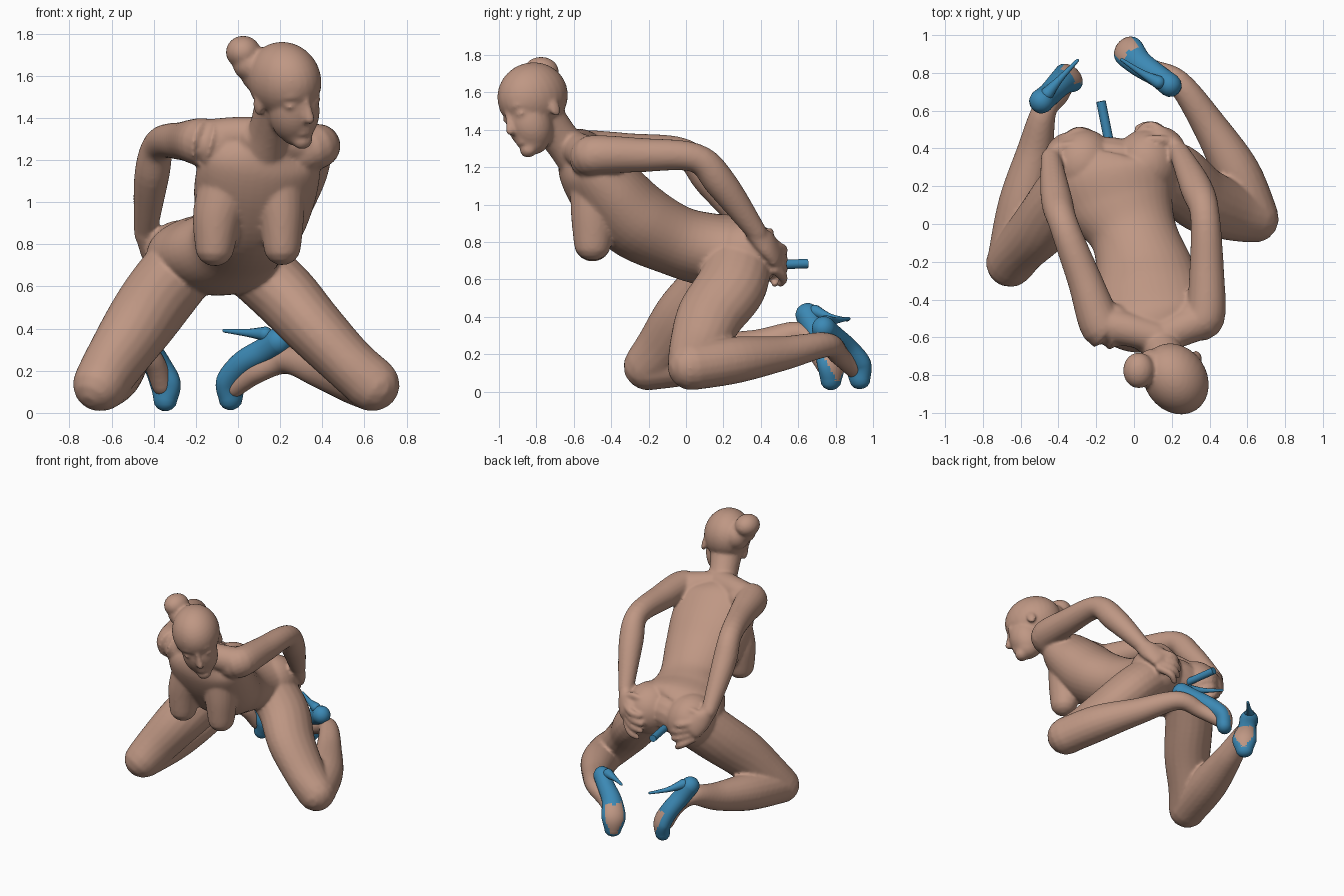
import bpy, bmesh, math
from mathutils import Vector, Matrix

if "Cube" in bpy.data.objects:
    bpy.data.objects.remove(bpy.data.objects["Cube"])


def material(name, rgb):
    m = bpy.data.materials.new(name)
    m.diffuse_color = (*rgb, 1)
    m.use_nodes = True
    m.node_tree.nodes["Principled BSDF"].inputs["Base Color"].default_value = m.diffuse_color
    return m


SKIN = material("skin", (0.52, 0.31, 0.23))
BLUE = material("blue", (0.045, 0.25, 0.46))


def spline(pts, steps):
    """Catmull-Rom resampling of points (x, y, z, width, thickness)."""
    p = [Vector(q if len(q) == 5 else (*q, q[3])) for q in pts]
    out = []
    for i in range(len(p) - 1):
        a, b, c, d = p[max(i - 1, 0)], p[i], p[i + 1], p[min(i + 2, len(p) - 1)]
        for s in range(steps):
            t = s / steps
            out.append(0.5 * (2 * b + (c - a) * t + (2 * a - 5 * b + 4 * c - d) * t * t
                              + (3 * b - a - 3 * c + d) * t ** 3))
    return out + [p[-1]]


def tube(bm, pts, side=(0, 1, 0), steps=6, n=20):
    """Closed loft of ellipses with rounded ends."""
    path = spline(pts, steps)
    pos = [Vector(q[:3]) for q in path]
    secs = []
    last = len(path) - 1
    for i, q in enumerate(path):
        t = (pos[min(i + 1, last)] - pos[max(i - 1, 0)]).normalized()
        cap = min(q[3], q[4])
        angles = [math.radians(a) for a in (75, 50, 25)]
        if i == 0:
            secs += [(pos[i] - t * cap * math.sin(a), t, q[3] * math.cos(a), q[4] * math.cos(a)) for a in angles]
        secs.append((pos[i], t, q[3], q[4]))
        if i == last:
            secs += [(pos[i] + t * cap * math.sin(a), t, q[3] * math.cos(a), q[4] * math.cos(a))
                     for a in reversed(angles)]
    rings = []
    for c, t, w, h in secs:
        s = Vector(side)
        s = (s - t * s.dot(t)).normalized()
        u = t.cross(s)
        rings.append([bm.verts.new(c + s * w * math.cos(k * math.tau / n) + u * h * math.sin(k * math.tau / n))
                      for k in range(n)])
    for r0, r1 in zip(rings, rings[1:]):
        for k in range(n):
            bm.faces.new((r0[k], r0[(k + 1) % n], r1[(k + 1) % n], r1[k]))
    bm.faces.new(rings[0][::-1])
    bm.faces.new(rings[-1])


def blob(bm, centre, radii, rot=Matrix.Identity(4)):
    radii = radii if isinstance(radii, tuple) else (radii,) * 3
    m = Matrix.Translation(centre) @ rot @ Matrix.Diagonal((*radii, 1))
    bmesh.ops.create_uvsphere(bm, u_segments=28, v_segments=18, radius=1, matrix=m)


def finish(bm, name, mats, rule=None):
    bmesh.ops.recalc_face_normals(bm, faces=bm.faces)
    bm.normal_update()
    for f in bm.faces:
        f.smooth = True
        if rule and rule(f):
            f.material_index = 1
    me = bpy.data.meshes.new(name)
    bm.to_mesh(me)
    bm.free()
    for m in mats:
        me.materials.append(m)
    ob = bpy.data.objects.new(name, me)
    bpy.context.collection.objects.link(ob)
    return ob


def mirror_hip(p):
    """Mirror a point across the middle of the pelvis."""
    return (-0.2 - p[0], *p[1:])


body = bmesh.new()

# torso
tube(body, [(.13, -.60, 1.29, .14, .10), (.11, -.54, 1.22, .275, .16), (.085, -.42, 1.07, .295, .20),
            (.06, -.27, .92, .265, .21), (0, -.06, .81, .23, .19), (-.07, .12, .76, .295, .195),
            (-.11, .28, .75, .33, .19), (-.11, .32, .74, .26, .14)], side=(.97, .13, 0), n=36)

# shoulder slopes and neck
tube(body, [(.12, -.60, 1.32, .085), (-.02, -.56, 1.315, .09), (-.17, -.53, 1.29, .10)])
tube(body, [(.14, -.60, 1.31, .085), (.26, -.55, 1.28, .095), (.38, -.50, 1.26, .10)])
tube(body, [(.12, -.57, 1.24, .12), (.15, -.66, 1.34, .10), (.19, -.76, 1.47, .11)], side=(1, 0, 0))

# breasts
tube(body, [(-.04, -.49, 1.10, .14, .13), (-.095, -.495, .94, .12, .12), (-.11, -.50, .79, .095, .10)],
     side=(1, 0, 0))
tube(body, [(.19, -.49, 1.09, .13, .13), (.205, -.495, .94, .11, .12), (.21, -.50, .79, .09, .10)],
     side=(1, 0, 0))

# buttocks
for x in (-.27, .07):
    blob(body, (x, .315, .73), (.175, .19, .185))

# arms
tube(body, [(.30, -.51, 1.24, .11), (.375, -.49, 1.265, .107), (.385, -.25, 1.265, .092), (.375, .05, 1.25, .078),
            (.33, .19, 1.11, .085), (.24, .38, .85, .054)], side=(1, 0, 0))
tube(body, [(-.10, -.53, 1.27, .11), (-.17, -.54, 1.285, .115), (-.26, -.30, 1.29, .092), (-.37, -.01, 1.275, .078),
            (-.41, .13, 1.12, .083), (-.44, .35, .85, .054)], side=(1, 0, 0))

# hands, the second mirrored from the first and lying slightly further back
for flip, dy in ((lambda p: p, -.02), (mirror_hip, .01)):
    def place(p):
        q = flip(p)
        return (q[0], q[1] + dy, *q[2:])
    tube(body, [place(p) for p in ((-.44, .36, .85, .052, .05), (-.41, .42, .79, .072, .045),
                                   (-.36, .465, .74, .088, .04))], side=(0, -.3, 1))
    for i in range(4):
        z = .79 - .042 * i
        reach = (.12, .14, .13, .10)[i]
        tube(body, [place(p) for p in ((-.37, .465, z - .01, .027), (-.36 + reach * .55, .51, z - .03 - .008 * i, .026),
                                       (-.36 + reach, .495, z - .045 - .014 * i, .021))], n=12, side=(0, 0, 1))
    tube(body, [place(p) for p in ((-.41, .42, .82, .03), (-.34, .435, .85, .026), (-.28, .44, .85, .02))], n=12)

# thighs
tube(body, [(.07, .28, .70, .18, .16), (.22, .24, .56, .19, .158), (.36, .13, .405, .18, .145),
            (.52, .065, .24, .155, .13), (.635, .03, .137, .13, .13)])
tube(body, [(-.26, .28, .70, .18, .165), (-.37, .15, .56, .18, .165), (-.48, 0, .405, .17, .158),
            (-.59, -.12, .24, .15, .138), (-.655, -.205, .137, .13, .13)], side=(.6, .8, 0))

# shins and feet
tube(body, [(.64, .03, .135, .128), (.545, .27, .17, .125), (.40, .52, .205, .092), (.235, .75, .25, .066),
            (.09, .82, .195, .055), (-.02, .90, .12, .05)], side=(.7, .7, 0))
tube(body, [(-.65, -.20, .135, .128), (-.59, .10, .18, .13), (-.525, .38, .235, .098), (-.475, .60, .31, .066),
            (-.40, .68, .24, .054), (-.36, .75, .13, .05)], side=(1, -.3, 0))

# head, with its own forward, side and up directions
fwd = Vector((.55, -.78, -.28)).normalized()
up = Vector((-.12, -.2, .97))
up = (up - fwd * up.dot(fwd)).normalized()
lat = up.cross(fwd)
turn = Matrix((fwd, lat, up)).transposed().to_4x4()


def face(f, s, u):
    return Vector((.22, -.82, 1.58)) + fwd * f + lat * s + up * u


blob(body, face(0, 0, 0), (.20, .165, .18), turn)
blob(body, face(.08, 0, -.13), (.12, .122, .16), turn)
blob(body, face(.09, 0, -.2), (.095, .088, .10), turn)
blob(body, face(.145, 0, -.262), (.045, .05, .042), turn)
tube(body, [(*face(.18, 0, -.03), .018), (*face(.20, 0, -.09), .019), (*face(.213, 0, -.135), .025)], n=12, side=lat)
for dz in (-.19, -.215):
    blob(body, face(.175, 0, dz), (.022, .042, .013), turn)
for s in (-1, 1):
    blob(body, face(.155, s * .065, -.068), (.026, .034, .018), turn)
    tube(body, [(*face(.178, s * .025, -.025), .014), (*face(.168, s * .07, -.018), .016),
                (*face(.125, s * .11, -.03), .014)], n=10, side=up)
    blob(body, face(.10, s * .07, -.13), (.06, .045, .055), turn)
    blob(body, face(-.01, s * .145, -.10), (.032, .018, .052), turn)

# hair bun
blob(body, (.025, -.775, 1.712), (.083, .095, .078))
blob(body, (.06, -.78, 1.655), (.085, .085, .08))
blob(body, (.10, -.76, 1.62), (.09, .10, .10))

ob = finish(body, "body", [SKIN])
mod = ob.modifiers.new("fuse", "REMESH")
mod.mode = "VOXEL"
mod.voxel_size = 0.0105
mod.use_smooth_shade = True
mod = ob.modifiers.new("soften", "SMOOTH")
mod.factor = 0.5
mod.iterations = 7


# high-heeled shoes with skin-coloured soles
def shoe(name, pts, side, sole, heel):
    sole = Vector(sole).normalized()
    bm = bmesh.new()
    tube(bm, pts, side=side, n=36, steps=8)
    top = pts[2][2] + .01
    finish(bm, name, [BLUE, SKIN], lambda f: f.normal.dot(sole) > .7 and f.calc_center_median().z < top)
    bm = bmesh.new()
    tube(bm, heel, side=side, n=12)
    finish(bm, name + "_stiletto", [BLUE])


shoe("left_shoe", [(.19, .735, .34, .062, .065), (.125, .785, .295, .06, .062), (.03, .85, .235, .07, .062),
                   (-.03, .915, .15, .084, .062), (-.035, .93, .065, .06, .052)],
     (.7, .7, 0), (-.6, .6, .5),
     [(.13, .75, .375, .035), (.04, .80, .38, .018), (-.065, .87, .39, .009)])
shoe("right_shoe", [(-.49, .65, .41, .065, .065), (-.445, .69, .33, .062, .062), (-.385, .75, .23, .07, .062),
                    (-.345, .775, .14, .084, .06), (-.345, .775, .06, .06, .052)],
     (.7, -.7, 0), (.6, .6, .5),
     [(-.46, .69, .43, .035), (-.39, .77, .40, .018), (-.30, .865, .385, .009)])

# short rod behind the hips
rod = bmesh.new()
a, b = Vector((-.125, .40, .675)), Vector((-.175, .65, .685))
bmesh.ops.create_cone(rod, cap_ends=True, segments=24, radius1=.025, radius2=.025, depth=(b - a).length,
                      matrix=Matrix.Translation((a + b) / 2) @ (b - a).to_track_quat("Z", "Y").to_matrix().to_4x4())
ob = finish(rod, "rod", [BLUE])
bpy.ops.object.select_all(action="DESELECT")
ob.select_set(True)
bpy.context.view_layer.objects.active = ob
bpy.ops.object.shade_smooth_by_angle(angle=math.radians(40))
